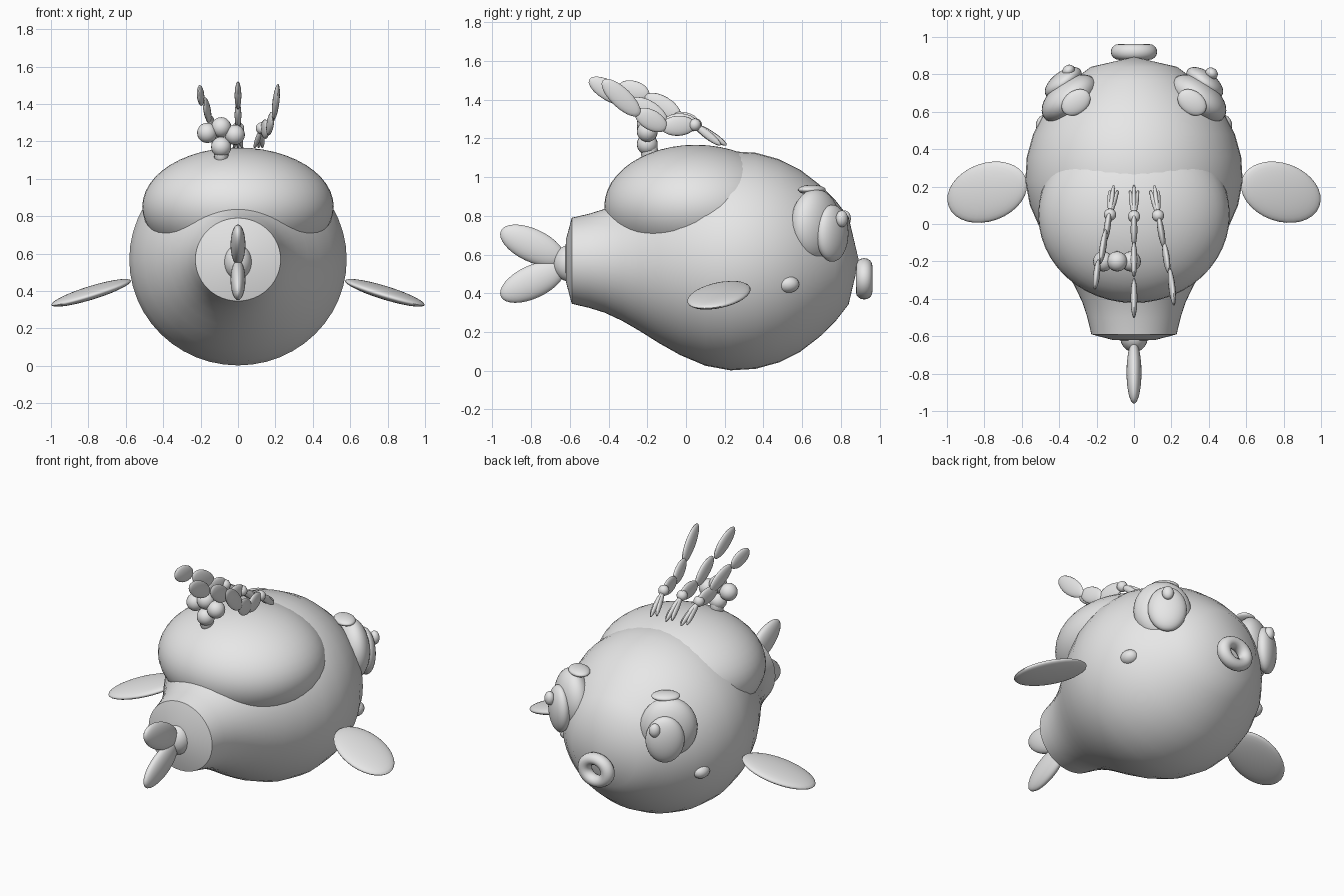
import bpy, bmesh, math
from mathutils import Vector, Matrix

if "Cube" in bpy.data.objects:
    bpy.data.objects.remove(bpy.data.objects["Cube"])

grey = bpy.data.materials.new("plain_grey")
grey.diffuse_color = (0.8, 0.8, 0.8, 1)
grey.use_nodes = True
grey.node_tree.nodes["Principled BSDF"].inputs["Base Color"].default_value = grey.diffuse_color


def finish(name, bm, angle=40):
    bmesh.ops.recalc_face_normals(bm, faces=bm.faces)
    me = bpy.data.meshes.new(name)
    bm.to_mesh(me)
    bm.free()
    me.materials.append(grey)
    ob = bpy.data.objects.new(name, me)
    bpy.context.collection.objects.link(ob)
    bpy.context.view_layer.objects.active = ob
    ob.select_set(True)
    bpy.ops.object.shade_smooth_by_angle(angle=math.radians(angle))
    ob.select_set(False)
    return ob


def ellipsoid(name, center, axes, radii, segs=32):
    """Sphere stretched along three given axis directions."""
    rot = Matrix([Vector(a).normalized() for a in axes]).transposed().to_4x4()
    bm = bmesh.new()
    bmesh.ops.create_uvsphere(bm, u_segments=segs, v_segments=segs // 2, radius=1,
                              matrix=Matrix.Translation(center) @ rot @ Matrix.Diagonal((*radii, 1)))
    return finish(name, bm, 60)


XYZ = ((1, 0, 0), (0, 1, 0), (0, 0, 1))


def spindle(name, p, q, width, thick):
    """Flat leaf-like ellipsoid between two points, thin in x."""
    p, q = Vector(p), Vector(q)
    d = (q - p).normalized()
    up = d.cross(Vector((1, 0, 0))).normalized()
    ellipsoid(name, (p + q) / 2, (d, up, d.cross(up)), ((q - p).length / 2, width, thick), 20)


# body: profile turned around the long axis
profile = [(-.625, 0), (-.62, .11), (-.59, .222), (-.5, .243), (-.42, .268), (-.33, .31),
           (-.24, .362), (-.14, .425), (-.03, .487), (.1, .542), (.23, .566), (.36, .558),
           (.48, .525), (.59, .47), (.69, .393), (.77, .315), (.84, .225), (.893, 0)]
bm = bmesh.new()
vs = [bm.verts.new((r, y, 0)) for y, r in profile]
es = [bm.edges.new(pair) for pair in zip(vs, vs[1:])]
bmesh.ops.spin(bm, geom=vs + es, cent=(0, 0, 0), axis=(0, 1, 0), angle=math.tau, steps=48)
bmesh.ops.remove_doubles(bm, verts=bm.verts, dist=1e-4)
for v in bm.verts:
    v.co = (v.co.x * 1.027, v.co.y, v.co.z + .568)
finish("body", bm)

# hump on the back
ellipsoid("back_hump", (0, .05, .85), XYZ, (.512, .472, .317), 48)

# tail
ellipsoid("tail_base", (0, -.6, .555), XYZ, (.075, .085, .095))
for name, s in (("upper_tail_fin", 1), ("lower_tail_fin", -1)):
    a = math.radians(25) * s
    ellipsoid(name, (0, -.793, .553 + s * .094),
              ((1, 0, 0), (0, -math.cos(a), math.sin(a)), (0, math.sin(a), math.cos(a))),
              (.04, .18, .085))

# mouth ring
bm = bmesh.new()
n, m = 32, 16
ring = [[bm.verts.new(((.082 + .042 * math.cos(b)) * math.cos(a),
                       .92 + .042 * math.sin(b),
                       .475 + .86 * (.082 + .042 * math.cos(b)) * math.sin(a)))
         for b in (math.tau * j / m for j in range(m))]
        for a in (math.tau * i / n for i in range(n))]
for i in range(n):
    for j in range(m):
        k, l = (i + 1) % n, (j + 1) % m
        bm.faces.new((ring[i][j], ring[k][j], ring[k][l], ring[i][l]))
finish("mouth_ring", bm, 60)

for side, s in (("right", 1), ("left", -1)):
    # side fin: swept towards the tail and drooping
    yaw, droop = math.radians(20), math.radians(17)
    d = Vector((s * math.cos(yaw) * math.cos(droop), -math.sin(yaw) * math.cos(droop), -math.sin(droop)))
    back = Vector((s * math.sin(yaw), math.cos(yaw), 0))
    ellipsoid(side + "_fin", (s * .785, .17, .39), (d, back, d.cross(back)), (.23, .155, .033))

    # cheek bump
    ellipsoid(side + "_cheek", (s * .475, .525, .447), XYZ, (.05, .06, .045), 20)

    # eye: socket, eyeball, pupil and lid disc
    eye = ((s * .8, -.6, 0), (s * .6, .8, 0), (0, 0, 1))
    ellipsoid(side + "_eye_socket", (s * .345, .67, .75), eye, (.17, .1, .188))
    ellipsoid(side + "_eyeball", (s * .378, .755, .71), eye, (.115, .06, .147))
    pupil = (.415, .805, .785) if s > 0 else (-.35, .82, .785)
    ellipsoid(side + "_pupil", pupil, eye, (.035, .03, .043), 20)
    ellipsoid(side + "_lid_disc", (s * .31, .65, .935), eye, (.085, .062, .025))

# plume strands: joint, three leaves and a forked root each
strands = {
    "middle": [(0, .04, 1.27), (0, .06, 1.275), (0, -.12, 1.28), (0, -.1, 1.28), (0, -.28, 1.4),
               (0, -.29, 1.385), (0, -.5, 1.505)],
    "right": [(.128, .045, 1.27), (.13, .05, 1.27), (.16, -.13, 1.26), (.16, -.1, 1.25),
              (.185, -.26, 1.34), (.19, -.24, 1.32), (.215, -.43, 1.5)],
    "left": [(-.128, .05, 1.27), (-.13, .07, 1.27), (-.155, -.1, 1.3), (-.15, -.03, 1.31),
             (-.18, -.21, 1.42), (-.19, -.19, 1.42), (-.21, -.35, 1.47)],
}
for name, pts in strands.items():
    j = Vector(pts[0])
    ellipsoid(name + "_plume_joint", j, XYZ, (.033, .033, .033), 16)
    for i in range(3):
        spindle(f"{name}_plume_leaf_{i + 1}", pts[1 + 2 * i], pts[2 + 2 * i], .052, .018)
    for i, dx in enumerate((-.022, 0, .022)):
        spindle(f"{name}_plume_root_{i + 1}", j, (j.x * .85 + dx, .21 - .03 * abs(i - 1), 1.165), .02, .013)

# berry cluster on a short stem
ellipsoid("berry_stem", (-.09, -.19, 1.14), XYZ, (.04, .045, .07), 16)
for i, (x, z) in enumerate(((-.165, 1.245), (-.017, 1.235), (-.09, 1.275), (-.09, 1.17))):
    ellipsoid(f"berry_{i + 1}", (x, -.2, z), XYZ, (.054, .054, .054), 20)
